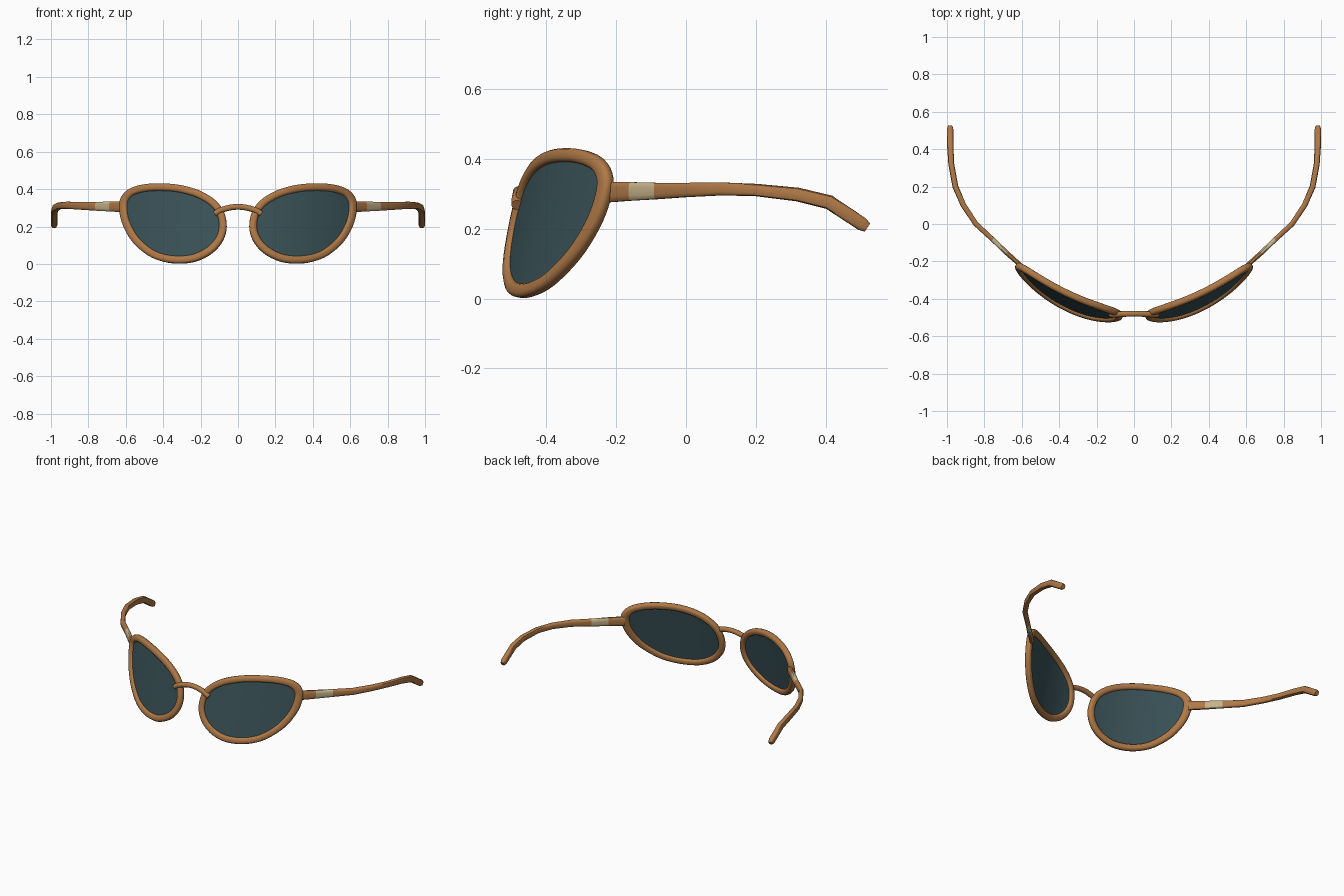
import bpy, bmesh, math
from mathutils import Vector

if "Cube" in bpy.data.objects:
    bpy.data.objects.remove(bpy.data.objects["Cube"])


def material(name, rgb):
    m = bpy.data.materials.new(name)
    m.use_nodes = True
    m.diffuse_color = (*rgb, 1)
    m.node_tree.nodes["Principled BSDF"].inputs["Base Color"].default_value = (*rgb, 1)
    return m


BROWN = material("warm brown", (0.43, 0.19, 0.062))
TAN = material("pale tan", (0.56, 0.45, 0.25))
TEAL = material("dark teal", (0.042, 0.085, 0.097))


def loft(name, rings, mats, closed=False, rule=None, sign=1, angle=40):
    """Skin a list of equal rings; cap the ends, or join last to first."""
    bm = bmesh.new()
    rows = [[bm.verts.new((p[0] * sign, p[1], p[2])) for p in r] for r in rings]
    n = len(rows[0])
    for i in range(len(rows) if closed else len(rows) - 1):
        a, b = rows[i], rows[(i + 1) % len(rows)]
        for j in range(n):
            k = (j + 1) % n
            f = bm.faces.new((a[j], a[k], b[k], b[j]))
            f.material_index = rule(i) if rule else 0
    if not closed:
        bm.faces.new(rows[0])
        bm.faces.new(rows[-1])
    return finish(name, bm, mats, angle)


def finish(name, bm, mats, angle):
    bmesh.ops.recalc_face_normals(bm, faces=bm.faces)
    mesh = bpy.data.meshes.new(name)
    bm.to_mesh(mesh)
    bm.free()
    for m in mats:
        mesh.materials.append(m)
    ob = bpy.data.objects.new(name, mesh)
    bpy.context.collection.objects.link(ob)
    bpy.ops.object.select_all(action="DESELECT")
    ob.select_set(True)
    bpy.context.view_layer.objects.active = ob
    bpy.ops.object.shade_smooth_by_angle(angle=math.radians(angle))
    return ob


def section(sides, power):
    """Rounded-square profile of unit half-size."""
    pts = []
    for i in range(sides):
        t = 2 * math.pi * (i + 0.5) / sides
        c, s = math.cos(t), math.sin(t)
        pts.append((math.copysign(abs(c) ** power, c), math.copysign(abs(s) ** power, s)))
    return pts


def sweep(path, sizes, profile):
    """Rings square to a path; sizes are half width and half height."""
    path = [Vector(p) for p in path]
    rings = []
    for i, p in enumerate(path):
        t = (path[min(i + 1, len(path) - 1)] - path[max(i - 1, 0)]).normalized()
        side = t.cross(Vector((0, 0, 1))).normalized()
        up = side.cross(t)
        w, h = sizes[i]
        rings.append([p + side * u * w + up * v * h for u, v in profile])
    return rings


# Curved, tilted face on which rims and lenses lie
def surface(x, z, lift=0.0):
    normal = Vector((1.28 * x, -1, 0.2)).normalized()
    return Vector((x, -0.495 + 0.64 * x * x + 0.2 * (z - 0.2), z)) + normal * lift


# Smooth outline of one rim, seen from the front
OUTLINE = [Vector(p) for p in (
    (.06, .20), (.075, .28), (.12, .34), (.20, .39), (.30, .42), (.40, .43),
    (.50, .425), (.58, .40), (.624, .35), (.63, .28), (.61, .20), (.56, .115),
    (.48, .045), (.40, .012), (.31, .002), (.22, .015), (.135, .06), (.08, .125))]


def smooth_loop(pts, steps):
    out, n = [], len(pts)
    for i in range(n):
        a, b, c, d = (pts[(i + k) % n] for k in (-1, 0, 1, 2))
        for s in range(steps):
            t = s / steps
            out.append(0.5 * (2 * b + (c - a) * t + (2 * a - 5 * b + 4 * c - d) * t * t
                              + (3 * b - a - 3 * c + d) * t ** 3))
    return out


loop = smooth_loop(OUTLINE, 4)
inward = []
for i in range(len(loop)):
    t = (loop[(i + 1) % len(loop)] - loop[i - 1]).normalized()
    inward.append(Vector((t.y, -t.x)))

RIM_W, RIM_T = 0.02, 0.019


def build_rim(name, sign):
    rings = []
    for p, n in zip(loop, inward):
        ring = []
        for u, v in section(12, 0.75):
            q = p + n * (RIM_W * (1 + u))
            ring.append(surface(q.x, q.y, RIM_T * v))
        rings.append(ring)
    loft(name, rings, [BROWN], closed=True, sign=sign, angle=60)


def build_lens(name, sign):
    edge = [p + n * RIM_W for p, n in zip(loop, inward)]
    mid = sum(edge, Vector((0, 0))) / len(edge)
    bm = bmesh.new()
    caps = []
    for lift in (0.004, -0.004):
        hub = bm.verts.new(surface(mid.x, mid.y, lift))
        prev = None
        for k in range(1, 9):
            row = []
            for e in edge:
                q = mid.lerp(e, k / 8)
                row.append(bm.verts.new(surface(q.x, q.y, lift)))
            for j in range(len(row)):
                m = (j + 1) % len(row)
                if prev:
                    bm.faces.new((prev[j], prev[m], row[m], row[j]))
                else:
                    bm.faces.new((hub, row[m], row[j]))
            prev = row
        caps.append(prev)
    for j in range(len(edge)):
        m = (j + 1) % len(edge)
        bm.faces.new((caps[0][j], caps[0][m], caps[1][m], caps[1][j]))
    for v in bm.verts:
        v.co.x *= sign
    finish(name, bm, [TEAL], 40)


# Temple arm: x, y, z, half width, half height
ARM = [(.605, -.222, .305, .012, .030), (.68, -.155, .307, .013, .027),
       (.755, -.083, .308, .013, .024), (.845, .0, .311, .014, .021),
       (.912, .1, .314, .015, .019), (.955, .2, .311, .016, .018),
       (.977, .32, .298, .016, .020), (.982, .41, .276, .017, .021),
       (.983, .505, .213, .017, .020), (.983, .520, .203, .012, .014)]


def build_arm(name, sign):
    rings = sweep([a[:3] for a in ARM], [a[3:] for a in ARM], section(12, 0.6))
    loft(name, rings, [BROWN, TAN], rule=lambda i: 1 if i == 1 else 0, sign=sign)


for label, sign in (("left", 1), ("right", -1)):
    build_rim(label + "_rim", sign)
    build_lens(label + "_lens", sign)
    build_arm(label + "_temple_arm", sign)

# Arched nose bridge with ends lapping over the rims
half = [(.125, -.484, .268), (.10, -.484, .284), (.07, -.482, .295), (.035, -.48, .303)]
bridge = [(-x, y, z) for x, y, z in half] + [(0, -.48, .306)] + half[::-1]
loft("nose_bridge", sweep(bridge, [(.016, .016)] * len(bridge), section(12, 1)), [BROWN])
